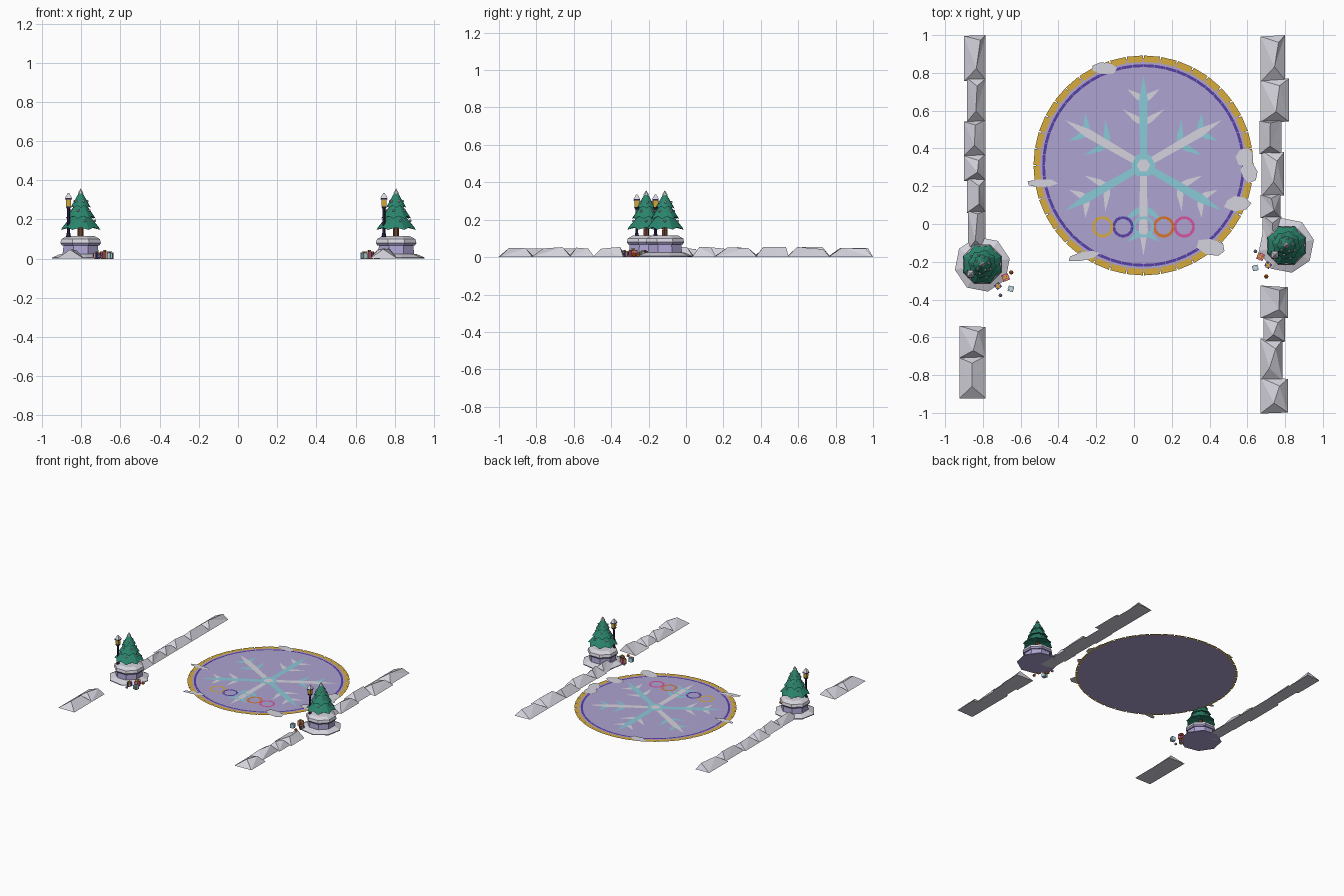
import bpy, bmesh, random
from math import sin, cos, pi, radians
from mathutils import Matrix, Vector

random.seed(4)
if "Cube" in bpy.data.objects:
    bpy.data.objects.remove(bpy.data.objects["Cube"])


def material(name, r, g, b):
    lin = [(c / 255) ** 2.2 for c in (r, g, b)] + [1]
    m = bpy.data.materials.new(name)
    m.use_nodes = True
    m.diffuse_color = lin
    m.node_tree.nodes["Principled BSDF"].inputs["Base Color"].default_value = lin
    return m


SNOW = material("snow grey", 212, 210, 220)
LAVENDER = material("lavender", 172, 162, 208)
PURPLE = material("deep purple", 88, 66, 165)
GOLD = material("gold", 214, 170, 62)
TEAL = material("ice teal", 136, 200, 214)
PINK = material("pink", 216, 80, 155)
ORANGE = material("orange", 218, 112, 40)
GREEN = material("pine green", 46, 132, 108)
NAVY = material("dark navy", 46, 40, 80)
BROWN = material("trunk brown", 110, 70, 50)


def finish(name, bm, mat, loc=(0, 0, 0)):
    me = bpy.data.meshes.new(name)
    bm.to_mesh(me)
    bm.free()
    me.materials.append(mat)
    ob = bpy.data.objects.new(name, me)
    ob.location = loc
    bpy.context.collection.objects.link(ob)
    return ob


def flat(name, polys, z, mat):
    """Upward facing painted shapes at one height."""
    bm = bmesh.new()
    for pts in polys:
        f = bm.faces.new([bm.verts.new((p[0], p[1], z)) for p in pts])
        f.normal_update()
        if f.normal.z < 0:
            f.normal_flip()
    return finish(name, bm, mat)


def frustum(name, loc, r1, r2, z0, z1, mat, sides=8, turn=pi / 8):
    bm = bmesh.new()
    bmesh.ops.create_cone(bm, cap_ends=True, segments=sides, radius1=r1, radius2=r2, depth=z1 - z0,
                          matrix=Matrix.Rotation(turn, 4, 'Z'))
    return finish(name, bm, mat, (loc[0], loc[1], (z0 + z1) / 2))


def box(name, loc, size, mat, turn=0):
    bm = bmesh.new()
    bmesh.ops.create_cube(bm, size=1)
    bmesh.ops.scale(bm, vec=size, verts=bm.verts)
    ob = finish(name, bm, mat, loc)
    ob.rotation_euler.z = turn
    return ob


def ball(name, loc, r, mat):
    bm = bmesh.new()
    bmesh.ops.create_icosphere(bm, subdivisions=1, radius=r)
    return finish(name, bm, mat, loc)


CX, CY = 0.05, 0.31


def polar(r, a, x=CX, y=CY):
    return (x + r * cos(a), y + r * sin(a))


def circle(r, n, x=CX, y=CY, turn=0):
    return [polar(r, turn + 2 * pi * i / n, x, y) for i in range(n)]


def ring(r0, r1, n, gap, x=CX, y=CY):
    out = []
    for i in range(n):
        a, b = 2 * pi * (i + gap / 2) / n, 2 * pi * (i + 1 - gap / 2) / n
        out.append([polar(r0, a, x, y), polar(r1, a, x, y), polar(r1, b, x, y), polar(r0, b, x, y)])
    return out


# Round plaza floor with brick edge and inlaid band
flat("plaza_floor", [circle(0.568, 64)], 0.0, LAVENDER)
flat("brick_edge", ring(0.548, 0.582, 40, 0.08), 0.0015, GOLD)
flat("inlaid_band", ring(0.521, 0.536, 56, 0.04), 0.0015, PURPLE)


# Snowflake: six arms of alternating colour, each with contrasting barbs
def spike(start, angle, length, width, swell):
    d = Vector((cos(angle), sin(angle)))
    n = Vector((-d.y, d.x)) * width / 2
    s = Vector(start)
    m = s + d * length * swell
    return [s - n * 0.75, m - n, s + d * length, m + n, s + n * 0.75]


arms, barbs = {0: [], 1: []}, {0: [], 1: []}
for i in range(6):
    a = radians(30 + 60 * i)
    arms[i % 2].append(spike((CX, CY), a, 0.48, 0.046, 0.72))
    for r, length in ((0.22, 0.135), (0.345, 0.105)):
        for side in (-1, 1):
            barbs[i % 2].append(spike(polar(r, a), a + side * radians(55), length, 0.034, 0.35))
for k, arm_mat, barb_mat in ((0, SNOW, TEAL), (1, TEAL, SNOW)):
    flat("snowflake_barbs", barbs[k], 0.0015, barb_mat)
    flat("snowflake_arms", arms[k], 0.0025, arm_mat)
flat("snowflake_hub", [circle(0.066, 6)], 0.0035, TEAL)
flat("snowflake_heart", [circle(0.036, 6)], 0.0045, SNOW)

# Row of coloured circles painted on the floor
for i, m in enumerate((GOLD, PURPLE, TEAL, ORANGE, PINK)):
    flat("painted_circle", ring(0.042, 0.057, 14, 0.05, CX + (i - 2) * 0.108, -0.015), 0.0035, m)

# Snow drifts lying over the plaza edge
for x, y, w, h, t in ((-0.16, 0.825, 0.16, 0.07, 0), (-0.49, 0.215, 0.17, 0.05, 0),
                      (0.59, 0.35, 0.1, 0.1, 20), (0.61, 0.27, 0.09, 0.11, 10),
                      (0.55, 0.11, 0.15, 0.085, 0), (0.41, -0.125, 0.16, 0.09, -15),
                      (-0.265, -0.17, 0.18, 0.055, 10)):
    pts = []
    for i in range(7):
        k = random.uniform(0.8, 1.1)
        p = Matrix.Rotation(radians(t), 2) @ Vector((cos(i * 2 * pi / 7) * w * k, sin(i * 2 * pi / 7) * h * k)) / 2
        pts.append((x + p.x, y + p.y))
    flat("snow_drift", [pts], 0.006, SNOW)


# Snow banks: chains of hipped ridges
def bank(x0, x1, y0, y1):
    u = random.uniform
    bm = bmesh.new()
    base = [(x0, y0 - u(0, .01), 0), (x1, y0, 0), (x1, y1, 0), (x0, y1 + u(-.01, .01), 0)]
    mid = x0 + (x1 - x0) * 0.58
    run = y1 - y0
    ridge = [(mid + u(-.02, .015), y0 + run * u(.2, .32), u(.045, .055)),
             (mid + u(-.015, .02), y1 - run * u(.08, .25), u(.042, .055))]
    v = [bm.verts.new(p) for p in base + ridge]
    for f in ((0, 3, 2, 1), (0, 1, 4), (1, 2, 5, 4), (2, 3, 5), (3, 0, 4, 5)):
        bm.faces.new([v[i] for i in f])
    bmesh.ops.triangulate(bm, faces=[f for f in bm.faces if len(f.verts) == 4])
    finish("snow_bank", bm, SNOW)


def bank_row(edges, lefts, rights):
    for a, b, x0, x1 in zip(edges, edges[1:], lefts, rights):
        bank(x0, x1, b - 0.008, a)


bank_row((1, .77, .55, .37, .24, .07, -.13), (-.9, -.885, -.9, -.9, -.885, -.88), [-.785] * 6)
bank_row((-.545, -.7, -.915), (-.925, -.925), (-.785, -.785))
bank_row((1, .77, .55, .38, .16, .04, -.1), (.67, .67, .665, .675, .67, .68), (.8, .82, .78, .795, .775, .78))
bank_row((-.335, -.49, -.615, -.82, -.99), (.67, .685, .67, .67), (.815, .8, .785, .815))


# Pine layer: cone with a zigzag hem
def pine_layer(loc, r, z0, z1, turn):
    bm = bmesh.new()
    top, under = bm.verts.new((0, 0, z1)), bm.verts.new((0, 0, z0 + 0.025))
    hem = []
    for i in range(16):
        k, dz = (1, 0) if i % 2 else (0.86, 0.012)
        a = turn + i * pi / 8
        hem.append(bm.verts.new((r * k * cos(a), r * k * sin(a), z0 + dz)))
    for i in range(16):
        a, b = hem[i], hem[(i + 1) % 16]
        bm.faces.new((a, b, top))
        bm.faces.new((b, a, under))
    finish("pine_layer", bm, GREEN, (loc[0], loc[1], 0))


# Planter with tree and lamp post
def planter(x, y):
    c = (x, y)
    frustum("planter_footing", c, 0.148, 0.148, 0, 0.006, LAVENDER, turn=0.2)
    frustum("planter_snow_skirt", c, 0.148, 0.105, 0.006, 0.024, SNOW, turn=0.2)
    frustum("planter_wall", c, 0.1, 0.094, 0.02, 0.075, LAVENDER)
    frustum("planter_ledge", c, 0.104, 0.112, 0.068, 0.08, LAVENDER)
    frustum("planter_snow_rim", c, 0.112, 0.106, 0.08, 0.1, SNOW)
    frustum("planter_snow_top", c, 0.106, 0.075, 0.1, 0.116, SNOW)
    frustum("tree_trunk", c, 0.016, 0.014, 0.11, 0.19, BROWN, 6)
    layers = ((0.109, 0.147, 0.275), (0.078, 0.205, 0.32), (0.052, 0.26, 0.352))
    for n, (r, z0, z1) in enumerate(layers):
        pine_layer(c, r, z0, z1, n * 0.2)
        for i in range(5):
            a = 2 * pi * i / 5 + n * 0.7
            ball("snow_clump", (x + r * 0.66 * cos(a), y + r * 0.66 * sin(a), z0 + (z1 - z0) * 0.36),
                 0.0075, SNOW)
    frustum("tree_snow_tip", c, 0.016, 0.0, 0.333, 0.358, SNOW, 8)
    p = (x - 0.062, y - 0.05)
    frustum("lamp_foot", p, 0.013, 0.009, 0.11, 0.13, NAVY, 6)
    frustum("lamp_post", p, 0.0075, 0.0065, 0.13, 0.262, NAVY, 6)
    frustum("lamp_tray", p, 0.012, 0.02, 0.255, 0.267, NAVY, 4, pi / 4)
    frustum("lamp_glass", p, 0.016, 0.02, 0.267, 0.303, GOLD, 4, pi / 4)
    frustum("lamp_roof", p, 0.027, 0.022, 0.303, 0.31, NAVY, 4, pi / 4)
    frustum("lamp_snow_cap", p, 0.025, 0.005, 0.31, 0.336, SNOW, 4, pi / 4)


planter(-0.803, -0.213)
planter(0.807, -0.113)


# Gift boxes with crossed ribbons and bows
def gift(x, y, s, mat, ribbon, turn):
    box("gift_box", (x, y, s / 2), (s, s, s), mat, turn)
    box("gift_ribbon", (x, y, s / 2 + 0.0005), (s * 0.28, s + 0.003, s + 0.002), ribbon, turn)
    box("gift_ribbon", (x, y, s / 2 + 0.0005), (s + 0.003, s * 0.28, s + 0.002), ribbon, turn)
    frustum("gift_bow", (x, y), s * 0.12, s * 0.34, s, s * 1.25, ribbon, 4, turn)


for gx, gy, flip in ((-0.68, -0.283, 1), (0.67, -0.173, -1)):
    gift(gx, gy, 0.036, PINK, GOLD, 0.4 * flip)
    gift(gx - 0.04 * flip, gy - 0.045, 0.03, PURPLE, GOLD, 0.7 * flip)
    gift(gx + 0.028 * flip, gy - 0.06, 0.029, TEAL, SNOW, -0.25 * flip)
    ball("ornament_ball", (gx + 0.03, gy + 0.027 if flip > 0 else gy - 0.105, 0.013), 0.013, ORANGE)
    ball("ornament_ball", (gx - 0.027, gy - 0.095 if flip > 0 else gy + 0.028, 0.011), 0.011, LAVENDER)
